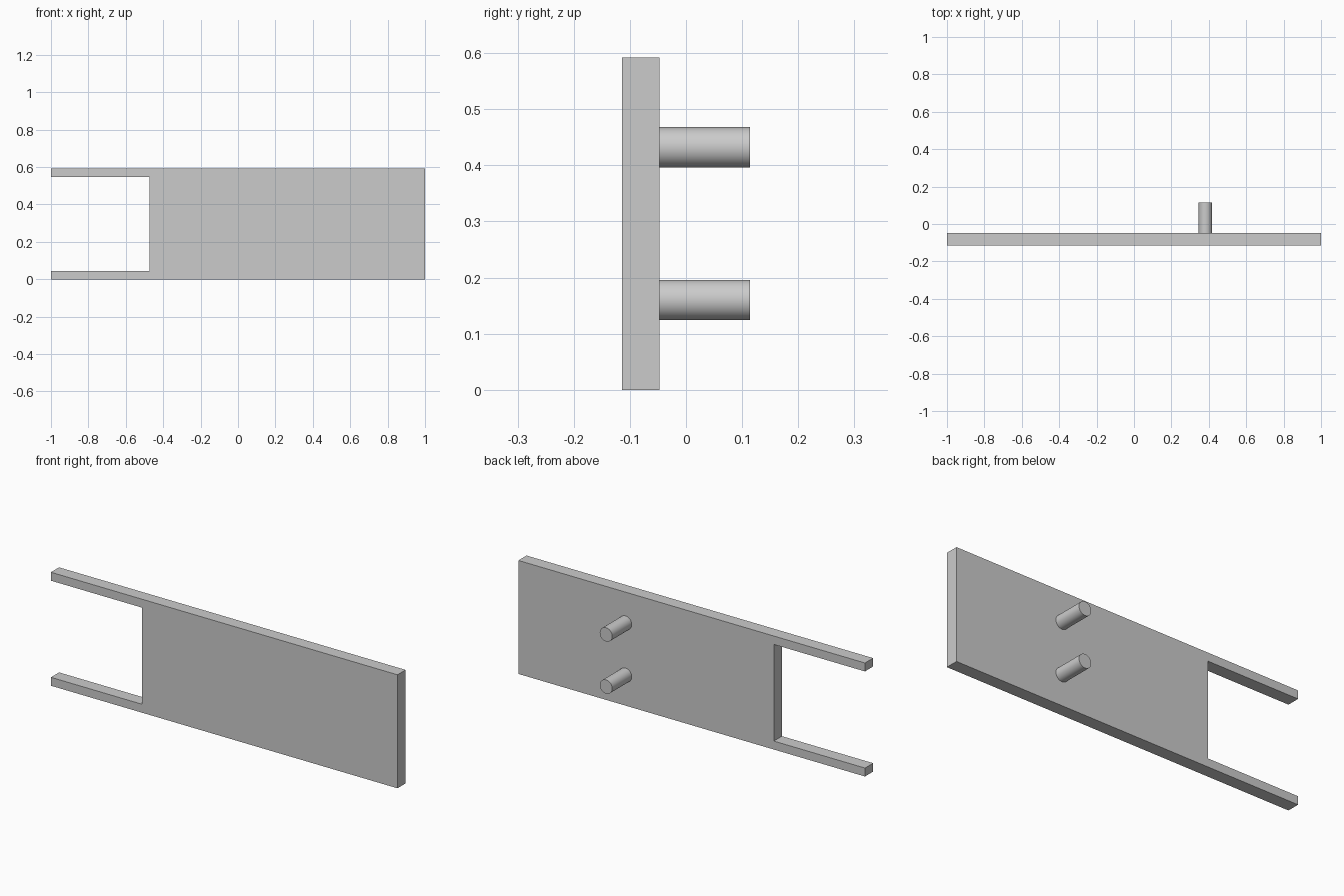
import bpy, bmesh, math

if "Cube" in bpy.data.objects:
    bpy.data.objects.remove(bpy.data.objects["Cube"])

# Overall dimensions
HEIGHT = 0.592
FRONT, BACK, PEG_END = -0.114, -0.047, 0.114
NOTCH_X, ARM = -0.474, 0.044

grey = bpy.data.materials.new("plain grey")
grey.diffuse_color = (0.6, 0.6, 0.6, 1)
grey.use_nodes = True
grey.node_tree.nodes["Principled BSDF"].inputs["Base Color"].default_value = grey.diffuse_color

# Plate: forked outline with two arms, extruded backwards
outline = [(-1, 0), (1, 0), (1, HEIGHT), (-1, HEIGHT),
           (-1, HEIGHT - ARM), (NOTCH_X, HEIGHT - ARM), (NOTCH_X, ARM), (-1, ARM)]
bm = bmesh.new()
face = bm.faces.new([bm.verts.new((x, FRONT, z)) for x, z in outline])
extruded = bmesh.ops.extrude_face_region(bm, geom=[face])["geom"]
bmesh.ops.translate(bm, vec=(0, BACK - FRONT, 0),
                    verts=[v for v in extruded if isinstance(v, bmesh.types.BMVert)])
bmesh.ops.recalc_face_normals(bm, faces=bm.faces)
mesh = bpy.data.meshes.new("forked_plate")
bm.to_mesh(mesh)
bm.free()
plate = bpy.data.objects.new("forked_plate", mesh)
bpy.context.collection.objects.link(plate)
mesh.materials.append(grey)

# Pegs: two round pins standing out of the back
for name, z in (("lower_peg", 0.16), ("upper_peg", 0.432)):
    bpy.ops.mesh.primitive_cylinder_add(
        vertices=48, radius=0.036, depth=PEG_END - BACK,
        location=(0.382, (PEG_END + BACK) / 2, z), rotation=(math.pi / 2, 0, 0))
    peg = bpy.context.object
    peg.name = name
    peg.data.materials.append(grey)
    bpy.ops.object.shade_smooth_by_angle(angle=math.radians(30))
